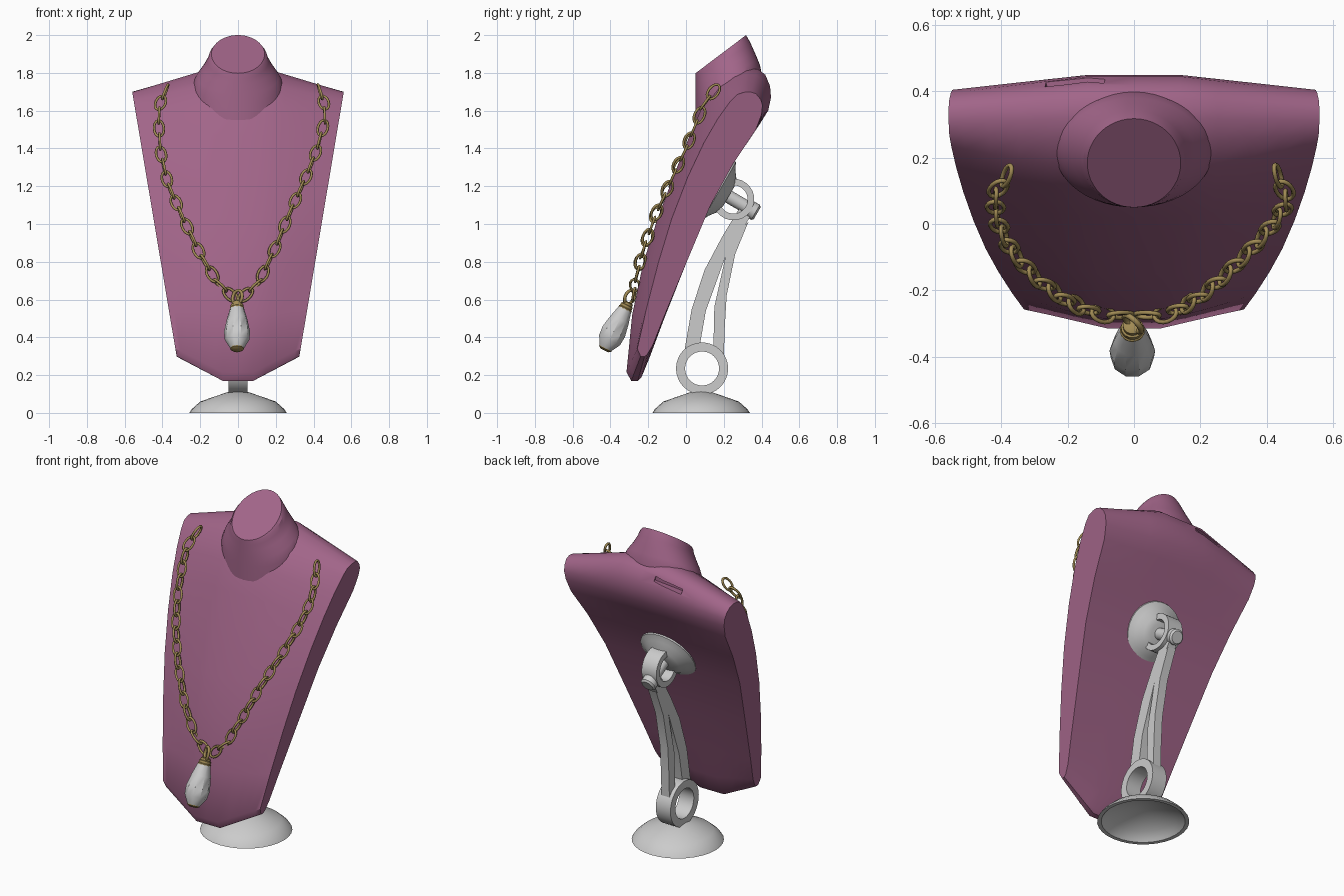
import bpy, bmesh, math
from mathutils import Vector, Matrix

if "Cube" in bpy.data.objects:
    bpy.data.objects.remove(bpy.data.objects["Cube"])


def material(name, rgb):
    m = bpy.data.materials.new(name)
    m.diffuse_color = (*rgb, 1)
    m.use_nodes = True
    m.node_tree.nodes["Principled BSDF"].inputs["Base Color"].default_value = m.diffuse_color
    return m


PLUM = material("plum", (0.36, 0.13, 0.25))
GOLD = material("gold", (0.36, 0.26, 0.09))


def finish(name, bm, mat=None, smooth=True, angle=35):
    bmesh.ops.remove_doubles(bm, verts=bm.verts, dist=1e-5)
    bmesh.ops.recalc_face_normals(bm, faces=bm.faces)
    me = bpy.data.meshes.new(name)
    bm.to_mesh(me)
    bm.free()
    ob = bpy.data.objects.new(name, me)
    bpy.context.collection.objects.link(ob)
    if mat:
        me.materials.append(mat)
    if smooth:
        bpy.ops.object.select_all(action='DESELECT')
        ob.select_set(True)
        bpy.context.view_layer.objects.active = ob
        bpy.ops.object.shade_smooth_by_angle(angle=math.radians(angle))
    return ob


def loft(bm, rings, closed=True, caps=False):
    """Skin a list of equally long point rings."""
    vs = [[bm.verts.new(p) for p in r] for r in rings]
    n = len(vs[0])
    for a, b in zip(vs, vs[1:]):
        for i in range(n if closed else n - 1):
            j = (i + 1) % n
            bm.faces.new((a[i], a[j], b[j], b[i]))
    if caps:
        bm.faces.new(vs[0])
        bm.faces.new(vs[-1])


def lathe(name, profile, origin, axis=(0, 0, 1), segs=32, mat=None, smooth=True, caps=True):
    """Revolve (radius, height) points about an axis."""
    M = Matrix.Translation(origin) @ Vector(axis).to_track_quat('Z', 'Y').to_matrix().to_4x4()
    turn = [2 * math.pi * i / segs for i in range(segs)]
    bm = bmesh.new()
    loft(bm, [[M @ Vector((r * math.cos(a), r * math.sin(a), h)) for a in turn]
              for r, h in profile], caps=caps)
    return finish(name, bm, mat, smooth)


def tube_ring(name, origin, r_in, r_out, half, axis=(1, 0, 0)):
    prof = [(r_in, -half), (r_out, -half), (r_out, half), (r_in, half), (r_in, -half)]
    return lathe(name, prof, origin, axis, caps=False)


def plate(name, outline, half):
    """Extrude a side-view (y, z) outline along x."""
    bm = bmesh.new()
    loft(bm, [[(x, y, z) for y, z in outline] for x in (-half, half)], caps=True)
    return finish(name, bm)


# Bust body: side profile blended from the centre line to the outer edge
CENTRE = [(-.235, .19), (-.255, .17), (-.29, .17), (-.315, .215), (-.285, .52), (-.225, .8),
          (-.15, 1.03), (-.06, 1.27), (.02, 1.47), (.09, 1.63), (.17, 1.745), (.25, 1.80),
          (.32, 1.825), (.38, 1.82), (.42, 1.79), (.445, 1.73), (.45, 1.67), (.435, 1.6),
          (.385, 1.52), (.25, 1.32), (.13, 1.1), (0, .79), (-.115, .5), (-.19, .3)]
EDGE = [(-.205, .31), (-.22, .298), (-.24, .30), (-.258, .34), (-.21, .55), (-.145, .8),
        (-.075, 1.03), (.01, 1.25), (.095, 1.43), (.17, 1.56), (.235, 1.65), (.27, 1.685),
        (.31, 1.698), (.34, 1.70), (.37, 1.69), (.395, 1.66), (.405, 1.63), (.4, 1.58),
        (.37, 1.5), (.25, 1.32), (.13, 1.1), (0, .79), (-.12, .5), (-.175, .36)]
half_u = [.25, .45, .62, .78, .92, 1]
rings = []
for u in [-u for u in reversed(half_u)] + [0] + half_u:
    f = max(0, (abs(u) - .25) / .75)
    ring = []
    for i, ((y0, z0), (y1, z1)) in enumerate(zip(CENTRE, EDGE)):
        fy = f ** 1.3 if 3 < i < 11 else f
        y, z = y0 + (y1 - y0) * fy, z0 + (z1 - z0) * f
        w = .325 + .235 * min(1, max(0, (z - .3) / 1.4))
        ring.append((u * w, y, z))
    rings.append(ring)
bm = bmesh.new()
loft(bm, rings, caps=True)
body = finish("bust_body", bm, PLUM)

# Slot in the back of the shoulder
bm = bmesh.new()
bmesh.ops.create_cube(bm, size=1, matrix=Matrix.Translation((-.18, .435, 1.745))
                      @ Matrix.Rotation(math.radians(12), 4, 'Z')
                      @ Matrix.Rotation(math.radians(-12), 4, 'Y')
                      @ Matrix.Diagonal((.18, .07, .028, 1)))
cutter = finish("slot_cutter", bm, smooth=False)
cutter.hide_render = True
mod = body.modifiers.new("slot", 'BOOLEAN')
mod.object, mod.operation, mod.solver = cutter, 'DIFFERENCE', 'EXACT'
bpy.context.view_layer.objects.active = body
bpy.ops.object.modifier_apply(modifier="slot")
bpy.data.objects.remove(cutter)

# Neck: tilted ellipses flaring into the shoulders (half width, front z, back y, back z)
bm = bmesh.new()
rings = []
for rx, zf, yb, zb in [(.24, 1.55, .40, 1.80), (.238, 1.64, .392, 1.84), (.218, 1.69, .38, 1.87),
                       (.185, 1.74, .363, 1.91), (.162, 1.77, .343, 1.955),
                       (.153, 1.79, .327, 1.985), (.141, 1.798, .318, 2.0)]:
    cy, cz, dy, dz = (yb + .05) / 2, (zf + zb) / 2, (yb - .05) / 2, (zb - zf) / 2
    rings.append([(rx * math.cos(a), cy + dy * math.sin(a), cz + dz * math.sin(a))
                  for a in [2 * math.pi * k / 48 for k in range(48)]])
loft(bm, rings, caps=True)
finish("neck", bm, PLUM, angle=25)

# Stand: hollow foot, lower ring and two curved struts
lathe("stand_foot", [(.04, .09), (.10, .075), (.19, .045), (.225, .012), (.235, 0), (.258, 0),
                     (.245, .02), (.20, .06), (.12, .088), (.05, .112)], (0, .08, 0))
tube_ring("lower_ring", (0, .085, .235), .09, .138, .05)
plate("front_strut", [(-.01, .32), (.03, .55), (.10, .76), (.19, .93), (.28, 1.08), (.34, 1.04),
                      (.27, .92), (.21, .83), (.105, .54), (.07, .34)], .027)
plate("rear_strut", [(.145, .34), (.15, .56), (.21, .83), (.27, .96), (.33, 1.01), (.26, .84),
                     (.215, .62), (.205, .45), (.2, .29)], .027)

# Mount on the back: dished plate, swivel ring, bolt and knob
N = Vector((0, .86, -.5)).normalized()
C = Vector((0, .165, 1.18))
lathe("mount_plate", [(.165, -.03), (.18, .0), (.177, .012), (.14, .03), (.10, .06),
                      (.06, .07)], C, N)
tube_ring("swivel_ring", C + N * .10, .075, .11, .05)
lathe("swivel_bolt", [(.035, .05), (.035, .2)], C, N, 20)
lathe("swivel_knob", [(.036, .18), (.046, .19), (.046, .235), (.036, .245)], C, N, 20)

# Pendant: faceted drop with gold caps
A = Vector((0, -.447, -.894)).normalized()
P = Vector((-.005, -.315, .565))
lathe("pendant_drop", [(.036, .01), (.055, .08), (.069, .15), (.065, .2), (.036, .25)],
      P, A, 10)
lathe("pendant_top_cap", [(.02, -.025), (.028, -.02), (.028, -.008), (.034, -.005),
                          (.034, .008), (.038, .012), (.036, .024)], P, A, 20, GOLD)
lathe("pendant_bottom_cap", [(.036, .244), (.036, .253), (.022, .262)], P, A, 16, GOLD)


# Chain: interlocking oval links, alternate ones turned a quarter
def link(bm, centre, along, side, a=.046, b=.026, wire=.007, n=16, m=6):
    up = along.cross(side)
    rows = []
    for k in range(n + 1):
        t = 2 * math.pi * k / n
        c = centre + along * a * math.cos(t) + side * b * math.sin(t)
        out = (along * b * math.cos(t) + side * a * math.sin(t)).normalized()
        rows.append([c + wire * (out * math.cos(s) + up * math.sin(s))
                     for s in [2 * math.pi * q / m for q in range(m)]])
    loft(bm, rows)


def resample(pts, pitch):
    pts = [Vector(p) for p in pts]
    total = sum((q - p).length for p, q in zip(pts, pts[1:]))
    count = round(total / pitch)
    out, step, travelled = [], total / count, 0
    for p, q in zip(pts, pts[1:]):
        d = (q - p).length
        while len(out) <= count and len(out) * step <= travelled + d + 1e-6:
            out.append((p.lerp(q, (len(out) * step - travelled) / d), (q - p).normalized()))
        travelled += d
    return out


LEFT = [(-.04, -.275, .625), (-.11, -.27, .69), (-.20, -.235, .84), (-.30, -.16, 1.05),
        (-.37, -.08, 1.21), (-.41, 0, 1.38), (-.42, .06, 1.53), (-.415, .10, 1.63),
        (-.385, .145, 1.70)]
RIGHT = [(.04, -.275, .625), (.11, -.27, .69), (.20, -.22, .88), (.27, -.16, 1.05),
         (.36, -.07, 1.25), (.42, 0, 1.40), (.46, .06, 1.55), (.455, .10, 1.64),
         (.435, .145, 1.70)]
FRONT = Vector((0, -.93, .36))
bm = bmesh.new()
for path in (LEFT, RIGHT):
    for i, (c, t) in enumerate(resample(path, .074)):
        side = t.cross(FRONT).normalized()
        link(bm, c, t, side if i % 2 == 0 else t.cross(side))
finish("chain", bm, GOLD, angle=80)

# Ring joining chain and pendant
bm = bmesh.new()
link(bm, Vector((-.003, -.30, .612)), Vector((0, .35, .93)).normalized(),
     Vector((.75, -.62, .23)).normalized(), .038, .034, .009)
finish("pendant_ring", bm, GOLD, angle=80)
